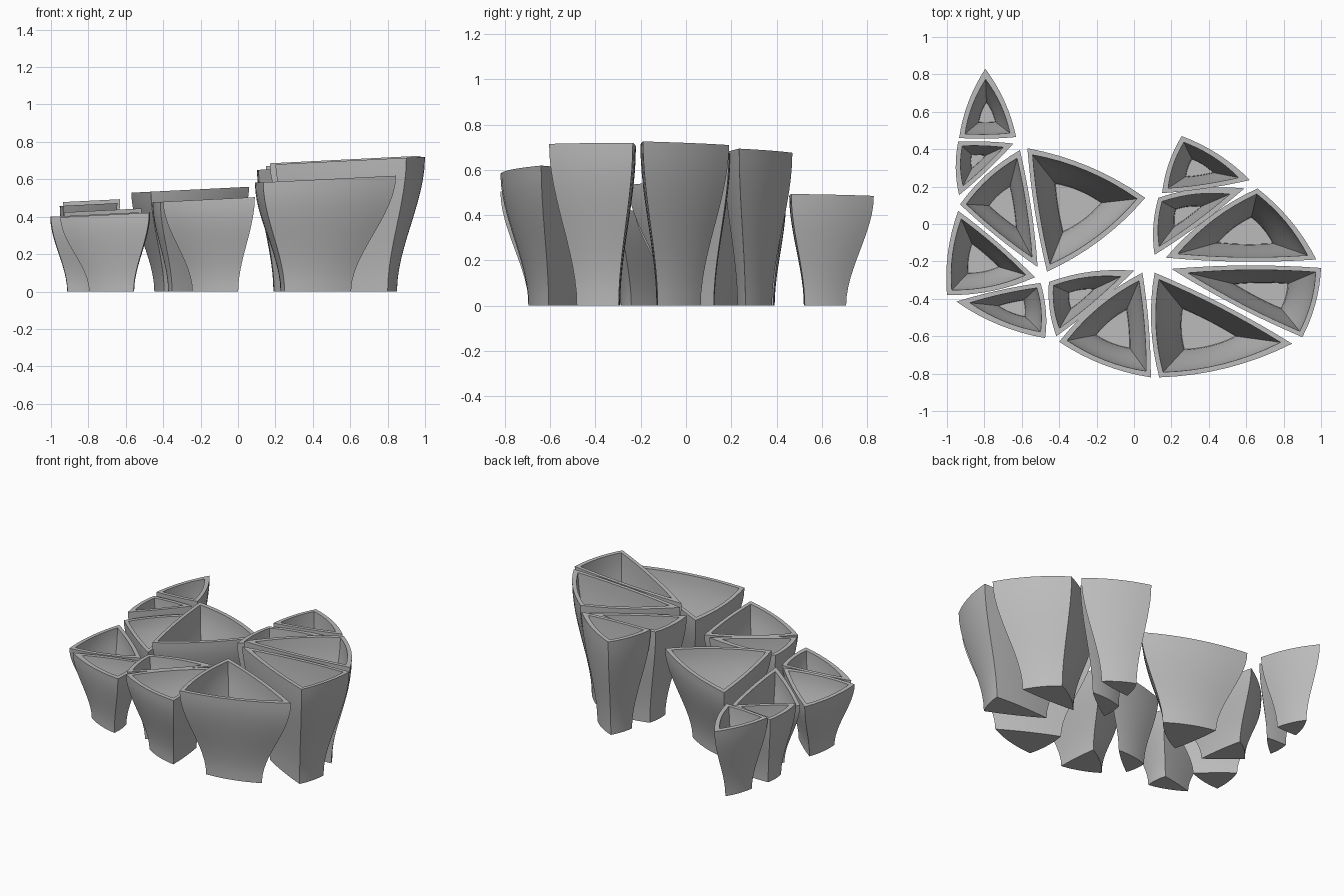
import bpy
import bmesh
from mathutils import Vector

cube = bpy.data.objects.get("Cube")
if cube:
    bpy.data.objects.remove(cube, do_unlink=True)

grey = bpy.data.materials.new("stone_grey")
grey.use_nodes = True
colour = (0.5, 0.5, 0.5, 1)
grey.diffuse_color = colour
grey.node_tree.nodes["Principled BSDF"].inputs["Base Color"].default_value = colour

SEGS, LEVELS = 8, 12
THICK, SLOPE, FOOT = 0.022, 0.05, 0.5
OUT, IN = 0.055, 0.02      # bulge of open edges and of edges facing a neighbour


def outline(corners, bulges):
    """Triangle whose sides bow outwards, in counter-clockwise order."""
    points = []
    for i, a in enumerate(corners):
        side = corners[(i + 1) % 3] - a
        outward = Vector((side.y, -side.x))
        for k in range(SEGS):
            t = k / SEGS
            points.append(a + side * t + outward * bulges[i] * 4 * t * (1 - t))
    return points


def pot(name, height, corners, bulges):
    corners = [Vector(c) for c in corners]
    centre = sum(corners, Vector((0, 0))) / 3
    a, b, c = corners
    sides = [(b - c).length, (c - a).length, (a - b).length]
    incentre = sum((p * s for p, s in zip(corners, sides)), Vector((0, 0))) / sum(sides)
    radius = abs((b - a).cross(c - a)) / sum(sides)
    shape = outline(corners, bulges)
    bm = bmesh.new()

    def ring(t, inner):
        # Flared S-curve from the small foot to the wide rim
        scale = FOOT + (1 - FOOT) * t * t * (3 - 2 * t)
        mid = centre + (incentre - centre) * scale
        shrink = 1 - THICK / (radius * scale) if inner else 1
        verts = []
        for p in shape:
            q = centre + (p - centre) * scale
            q = mid + (q - mid) * shrink
            verts.append(bm.verts.new((q.x, q.y, t * (height + SLOPE * q.x))))
        return verts

    floor = THICK / height
    rings = [ring(k / LEVELS, False) for k in range(LEVELS + 1)]
    rings += [ring(1 + (floor - 1) * k / LEVELS, True) for k in range(LEVELS + 1)]
    for low, high in zip(rings, rings[1:]):
        for i in range(len(low)):
            j = (i + 1) % len(low)
            bm.faces.new((low[i], low[j], high[j], high[i]))
    bm.faces.new(rings[0][::-1])
    bm.faces.new(rings[-1])
    bmesh.ops.recalc_face_normals(bm, faces=bm.faces)

    mesh = bpy.data.meshes.new(name)
    bm.to_mesh(mesh)
    bm.free()
    mesh.materials.append(grey)
    obj = bpy.data.objects.new(name, mesh)
    bpy.context.collection.objects.link(obj)
    bpy.ops.object.select_all(action="DESELECT")
    obj.select_set(True)
    bpy.context.view_layer.objects.active = obj
    bpy.ops.object.shade_smooth_by_angle(angle=0.6)


# Low cluster
pot("low_pot_back", 0.525, [(-0.795, 0.83), (-0.935, 0.46), (-0.63, 0.465)], (OUT, IN, OUT))
pot("low_pot_wedge", 0.505, [(-0.94, 0.44), (-0.935, 0.155), (-0.645, 0.43)], (OUT, IN, IN))
pot("low_pot_inner", 0.47, [(-0.61, 0.395), (-0.93, 0.105), (-0.515, -0.23)], (OUT, IN, IN))
pot("low_pot_side", 0.45, [(-0.94, 0.07), (-1.0, -0.38), (-0.53, -0.285)], (OUT, OUT, IN))
pot("low_pot_front", 0.445, [(-0.95, -0.415), (-0.475, -0.61), (-0.5, -0.315)], (OUT, OUT, IN))

# Middle cluster
pot("middle_pot_back", 0.557, [(-0.57, 0.405), (-0.465, -0.255), (0.06, 0.14)], (IN, OUT, OUT))
pot("middle_pot_wedge", 0.5, [(-0.455, -0.31), (-0.415, -0.6), (0, -0.25)], (OUT, IN, OUT))
pot("middle_pot_front", 0.5, [(0.045, -0.26), (-0.4, -0.63), (0.09, -0.82)], (OUT, OUT, IN))

# Tall cluster
pot("tall_pot_front", 0.577, [(0.11, -0.26), (0.135, -0.82), (0.845, -0.64)], (OUT, OUT, IN))
pot("tall_pot_side", 0.67, [(0.2, -0.24), (0.9, -0.605), (1.0, -0.235)], (IN, OUT, IN))
pot("tall_pot_inner", 0.677, [(0.66, 0.19), (0.17, -0.18), (0.975, -0.19)], (OUT, IN, OUT))
pot("tall_pot_wedge", 0.645, [(0.13, 0.14), (0.11, -0.165), (0.59, 0.19)], (OUT, IN, OUT))
pot("tall_pot_back", 0.663, [(0.255, 0.47), (0.15, 0.165), (0.62, 0.235)], (OUT, IN, OUT))
